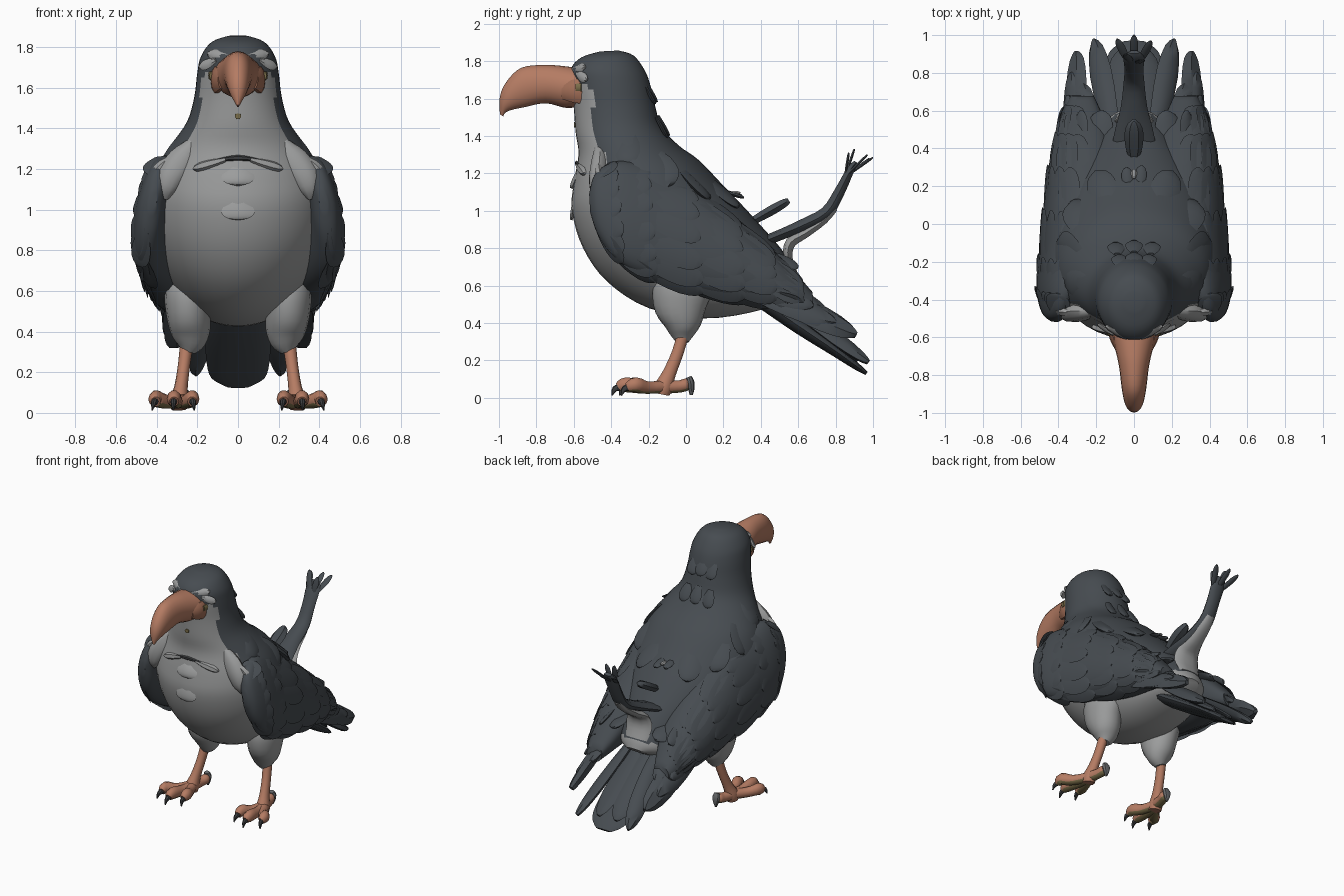
import bpy, bmesh, math, random
from mathutils import Vector as V

random.seed(4)


def material(name, rgb):
    m = bpy.data.materials.new(name)
    m.diffuse_color = (*rgb, 1)
    return m


MATS = [material("slate feathers", (0.062, 0.072, 0.082)),
        material("pale feathers", (0.33, 0.335, 0.335)),
        material("orange skin", (0.46, 0.20, 0.125)),
        material("dark claw", (0.045, 0.047, 0.05)),
        material("dull orange", (0.36, 0.155, 0.095)),
        material("olive spot", (0.19, 0.15, 0.065)),
        material("grey claw", (0.13, 0.135, 0.14))]
DARK, PALE, ORANGE, CLAW, DULL, OLIVE, GREY = range(7)


def smooth(rows, k):
    """Catmull-Rom interpolation of rows of numbers"""
    out = []
    for i in range(len(rows) - 1):
        a, b, c, d = (rows[max(i - 1, 0)], rows[i], rows[i + 1],
                      rows[min(i + 2, len(rows) - 1)])
        for s in range(k):
            t = s / k
            out.append([q + .5 * t * (r - p + t * (2*p - 5*q + 4*r - u + t * (3*(q - r) + u - p)))
                        for p, q, r, u in zip(a, b, c, d)])
    return out + [list(rows[-1])]


def build(name, lofts, angle=40):
    """One object from closed lofts; each loft is (rings, colour or rule(i, j))"""
    bm = bmesh.new()
    for rings, rule in lofts:
        col = rule if callable(rule) else (lambda i, j, c=rule: c)
        vs = [[bm.verts.new(p) for p in r] for r in rings]
        n = len(vs[0])
        for i in range(len(vs) - 1):
            for j in range(n):
                f = bm.faces.new((vs[i][j], vs[i][(j+1) % n], vs[i+1][(j+1) % n], vs[i+1][j]))
                f.material_index = col(i, j)
        for i, r in ((0, vs[0]), (len(vs) - 2, vs[-1])):
            bm.faces.new(r).material_index = col(i, 0)
    bmesh.ops.recalc_face_normals(bm, faces=bm.faces)
    me = bpy.data.meshes.new(name)
    bm.to_mesh(me)
    bm.free()
    for m in MATS:
        me.materials.append(m)
    ob = bpy.data.objects.new(name, me)
    bpy.context.collection.objects.link(ob)
    bpy.ops.object.select_all(action='DESELECT')
    bpy.context.view_layer.objects.active = ob
    ob.select_set(True)
    bpy.ops.object.shade_smooth_by_angle(angle=math.radians(angle))


def tube(rows, side=(1, 0, 0), n=10, col=DARK, k=3):
    """Elliptical sweep; rows are (x, y, z, half width, half thickness)"""
    rows, rings = smooth(rows, k), []
    for i, (x, y, z, w, t) in enumerate(rows):
        tan = V(rows[min(i+1, len(rows)-1)][:3]) - V(rows[max(i-1, 0)][:3])
        tan.normalize()
        s = V(side) - tan * V(side).dot(tan)
        s.normalize()
        u = tan.cross(s)
        w, t = max(w, .002), max(t, .002)
        rings.append([V((x, y, z)) + s*w*math.cos(2*math.pi*j/n) + u*t*math.sin(2*math.pi*j/n)
                      for j in range(n)])
    return rings, col


def feather(base, tip, w, t=.01, side=(1, 0, 0), col=DARK, n=6, k=2):
    """Leaf-shaped blade from base to tip"""
    b, d = V(base), V(tip) - V(base)
    prof = ((0, .45), (.35, .9), (.7, 1), (.92, .65), (1, .15))
    return tube([(*(b + d*s), w*f, t*(.4 + .6*f)) for s, f in prof], side, n, col, k)


def mirrored(loft, m):
    return [[V((p[0]*m, p[1], p[2])) for p in r] for r in loft[0]], loft[1]


def both(name, lofts, angle=40):
    for m, s in ((1, "left"), (-1, "right")):
        build(name + "_" + s, [mirrored(l, m) for l in lofts], angle)


def section(rows, n=40):
    """Rings spanning front point to back point: (fy, fz, by, bz, half width)"""
    rings = []
    for fy, fz, by, bz, w, *_ in rows:
        f, b = V((0, fy, fz)), V((0, by, bz))
        rings.append([(f+b)/2 + (f-b)/2*math.cos(2*math.pi*j/n)
                      + V((w*math.sin(2*math.pi*j/n), 0, 0)) for j in range(n)])
    return rings


# head, neck and body; last number sets how far round the pale front reaches
body = smooth([(-.46, 1.852, -.36, 1.857, .05, 2), (-.56, 1.82, -.28, 1.83, .13, 2),
               (-.615, 1.76, -.22, 1.75, .182, 1.6), (-.615, 1.68, -.19, 1.67, .20, .6),
               (-.60, 1.55, -.165, 1.56, .215, .53), (-.59, 1.42, -.13, 1.45, .25, .55),
               (-.575, 1.30, -.04, 1.35, .325, .5), (-.60, 1.15, .07, 1.27, .40, .25),
               (-.61, 1.0, .19, 1.145, .44, -.05), (-.55, .80, .31, 1.02, .44, -.1),
               (-.42, .62, .41, .91, .395, -.1), (-.20, .48, .49, .82, .32, -.1),
               (.10, .425, .55, .74, .25, -.1), (.40, .47, .60, .66, .17, -1.1),
               (.56, .55, .62, .60, .07, -2)], 4)
build("body", [(section(body),
                lambda i, j: PALE if math.cos(2*math.pi*(j+.5)/40) > body[i][5] else DARK)])

# hooked beak, with duller skin patches at its corners
beak = smooth([(-.56, 1.56, -.56, 1.76, .125), (-.64, 1.55, -.64, 1.772, .105),
               (-.75, 1.575, -.75, 1.78, .08), (-.86, 1.555, -.88, 1.765, .065),
               (-.93, 1.54, -.96, 1.69, .05), (-.965, 1.525, -.995, 1.61, .03),
               (-.977, 1.505, -.995, 1.515, .006)], 4)
build("beak", [(section(beak, 20), ORANGE)])
both("beak_corner", [tube([(.11, -.55, 1.64, .025, .07), (.10, -.60, 1.64, .03, .065),
                           (.08, -.66, 1.64, .02, .045)], col=DULL),
                     tube([(.135, -.56, 1.66, .012, .022), (.132, -.59, 1.66, .008, .02)],
                          col=OLIVE)])
build("throat_spot", [tube([(0, -.57, 1.46, .016, .016), (0, -.600, 1.46, .016, .014)],
                           n=12, col=OLIVE)])
both("brow", [feather((.03, -.612, 1.75), (.15, -.54, 1.77), .026, .012, (0, .4, 1), PALE),
              feather((.11, -.585, 1.735), (.19, -.53, 1.70), .026, .012, (0, .3, 1), PALE)])

# folded wings: (y, centre x, centre z, half width, half height)
wing = smooth([(-.515, .42, 1.04, .02, .05), (-.48, .425, 1.03, .055, .16),
               (-.40, .425, 1.0, .08, .25), (-.28, .40, .965, .11, .30),
               (-.05, .33, .89, .155, .31), (.2, .30, .775, .165, .255),
               (.4, .28, .68, .15, .18), (.55, .275, .60, .115, .115),
               (.68, .275, .51, .06, .055)], 4)


def wing_point(row, a):
    y, cx, cz, rx, rz = row
    c, s = math.cos(a), math.sin(a)
    dx, dz = (math.copysign(abs(v)**.85, v) for v in (c, s))
    return V((cx + rx*dx - (.2*dz if dz > 0 else .1*dz)*rz, y - .06*dz*rz, cz + rz*dz))


parts = [([[wing_point(r, 2*math.pi*j/28) for j in range(28)] for r in wing], DARK)]
# overlapping coverts laid along the outer wing surface
for row in range(4, 27, 4):
    for q in range(7):
        a = -1.25 + q*.4 + (.2 if row % 8 else 0)
        p, e = wing_point(wing[row], a), wing_point(wing[min(row+6, 32)], a-.12)
        side = wing_point(wing[row], a+.1) - wing_point(wing[row], a-.1)
        out = side.cross(e - p)
        out.normalize()
        out *= 1 if out.x*math.cos(a) + out.z*math.sin(a) > 0 else -1
        parts.append(feather(p - out*.012, e + out*.006, .055 + random.random()*.015, .007, side))
both("wing", parts)

# long flight feathers at the wing tips
both("flight_feathers", [
    feather((.32, .32, .62), (.30, .91, .335), .085, .04, (.55, .1, -.8)),
    feather((.33, .28, .60), (.325, .80, .40), .075, .035, (.5, .1, -.8)),
    feather((.27, .35, .68), (.27, .74, .47), .07, .03, (.8, .1, -.5)),
    feather((.36, .2, .66), (.35, .68, .49), .06, .02, (.4, .1, -.9)),
    feather((.20, .35, .76), (.17, .60, .70), .07, .02, (.9, .1, -.3)),
    feather((.30, .25, .80), (.28, .60, .70), .06, .015, (.7, 0, -.7))])

# broad rounded tail paddle with narrower feathers beside it
build("tail", [tube([(0, .36, .55, .15, .04), (0, .60, .385, .16, .04), (0, .80, .25, .155, .03),
                     (0, .91, .17, .13, .02), (0, .965, .13, .06, .01)], n=12)] +
      [feather((m*.10, .40, .62), (m*.21, .975, .19), .065, .03, (1, 0, -m*.7)) for m in (1, -1)] +
      [feather((m*.05, .44, .58), (m*.07, .92, .20), .08, .02, (1, 0, -m*.2)) for m in (1, -1)])

# raised plume with pale underside at its root and a split end
plume = tube([(0, .40, .83, .12, .03), (0, .50, .87, .10, .03), (0, .62, .92, .07, .035),
              (0, .75, .99, .055, .035), (0, .82, 1.10, .05, .03),
              (0, .88, 1.22, .055, .022), (0, .91, 1.26, .03, .012)])
tips = ((-.09, .98, 1.28), (-.045, .90, 1.33), (0, 1.0, 1.285), (.045, .87, 1.31), (.09, .97, 1.30))
build("raised_plume", [plume] + [feather((x*.3, .85, 1.18), (x, y, z), .022, .008)
                                 for x, y, z in tips])
build("plume_underside", [tube([(0, .58, .66, .085, .02), (0, .545, .75, .105, .025),
                                (0, .56, .83, .09, .03), (0, .64, .88, .06, .025),
                                (0, .74, .95, .045, .02), (0, .80, 1.01, .03, .012)], col=PALE)])
build("back_plumes", [feather((0, .33, .93), (0, .55, 1.055), .05, .03),
                      feather((.03, .18, 1.11), (.04, .31, 1.07), .03, .012),
                      feather((-.03, .18, 1.11), (-.04, .30, 1.08), .03, .012),
                      feather((0, .24, 1.10), (0, .29, 1.095), .016, .01, col=PALE)])

# loose feather tips down the nape and shoulders
build("nape_feathers", [feather((x, y - .06, z + .09), (x*1.1, y, z - .02), .045, .012)
                        for x, y, z in ((0, -.155, 1.60), (.07, -.165, 1.59), (-.07, -.165, 1.59),
                                        (0, -.09, 1.42), (.09, -.10, 1.41), (-.09, -.10, 1.41))])
both("shoulder_feathers", [
    feather((.20, -.36, 1.50), (.27, -.34, 1.34), .06, .015, (0, 1, 0)),
    feather((.22, -.30, 1.42), (.36, -.30, 1.24), .09, .03, (0, 1, 0)),
    feather((.26, -.20, 1.32), (.40, -.10, 1.12), .10, .03, (0, 1, .3)),
    feather((.20, -.08, 1.28), (.32, .12, 1.06), .10, .03, (1, .3, -.5)),
    feather((.12, .05, 1.22), (.20, .28, 1.02), .08, .02, (1, 0, -.4))])

# pale ruff across the chest
both("chest_ruff", [
    tube([(.22, -.46, 1.33, .03, .03), (.27, -.465, 1.25, .07, .045),
          (.325, -.475, 1.17, .07, .045), (.35, -.475, 1.10, .05, .035),
          (.355, -.47, 1.05, .01, .01)], col=PALE),
    feather((.33, -.47, 1.25), (.41, -.46, 1.17), .035, .022, (1, 0, 1), PALE),
    feather((.06, -.575, 1.245), (.22, -.54, 1.20), .025, .025, (0, .2, 1), PALE)])
build("chest_tufts", [feather((0, -.57, 1.22), (0, -.612, 1.12), .08, .018, col=PALE),
                      feather((0, -.60, 1.05), (0, -.613, .95), .08, .012, col=PALE)])
build("ruff_gap", [tube([(-.10, -.575, 1.245, .006, .008), (0, -.584, 1.255, .014, .01),
                         (.10, -.575, 1.245, .006, .008)], (0, 0, 1), 6, CLAW)])

# feathered thighs
both("thigh", [tube([(.24, .0, .70, .07, .08), (.245, -.02, .60, .115, .15),
                     (.245, -.03, .50, .11, .145), (.235, -.02, .41, .10, .11),
                     (.235, -.02, .345, .075, .07), (.245, -.02, .30, .035, .035)],
                    n=16, col=PALE)])

# shanks, toes and claws; the soles are olive
foot = [tube([(.25, -.01, .36, .034, .034), (.265, -.045, .24, .03, .033),
              (.28, -.09, .13, .033, .038), (.29, -.12, .06, .045, .05),
              (.29, -.13, .02, .04, .045)], col=ORANGE)]
claws = []
for x, y in ((.225, -.32), (.315, -.36), (.405, -.31)):
    bx = .29 + (x - .29)*.55
    foot.append(tube([(.29, -.11, .06, .035, .035), (bx, -.21, .055, .034, .035),
                      (x, y + .04, .07, .036, .042), (x, y, .055, .024, .028)],
                     col=lambda i, j: OLIVE if j in (6, 7, 8) else ORANGE))
    claws.append(tube([(x, y + .02, .06, .018, .02), (x + (x-.29)*.08, y - .02, .048, .014, .016),
                       (x + (x-.29)*.15, y - .035, .012, .003, .003)], n=8, col=CLAW))
foot.append(tube([(.29, -.12, .06, .04, .04), (.275, -.04, .06, .034, .034),
                  (.265, .0, .07, .034, .035), (.265, .018, .07, .02, .025)],
                 col=lambda i, j: OLIVE if j in (1, 2, 3) else ORANGE))
claws.append(tube([(.265, .015, .112, .02, .015), (.265, .024, .085, .03, .02),
                   (.265, .028, .05, .022, .018), (.265, .028, .015, .006, .008)], n=8, col=GREY))
both("foot", foot)
both("claws", claws)
